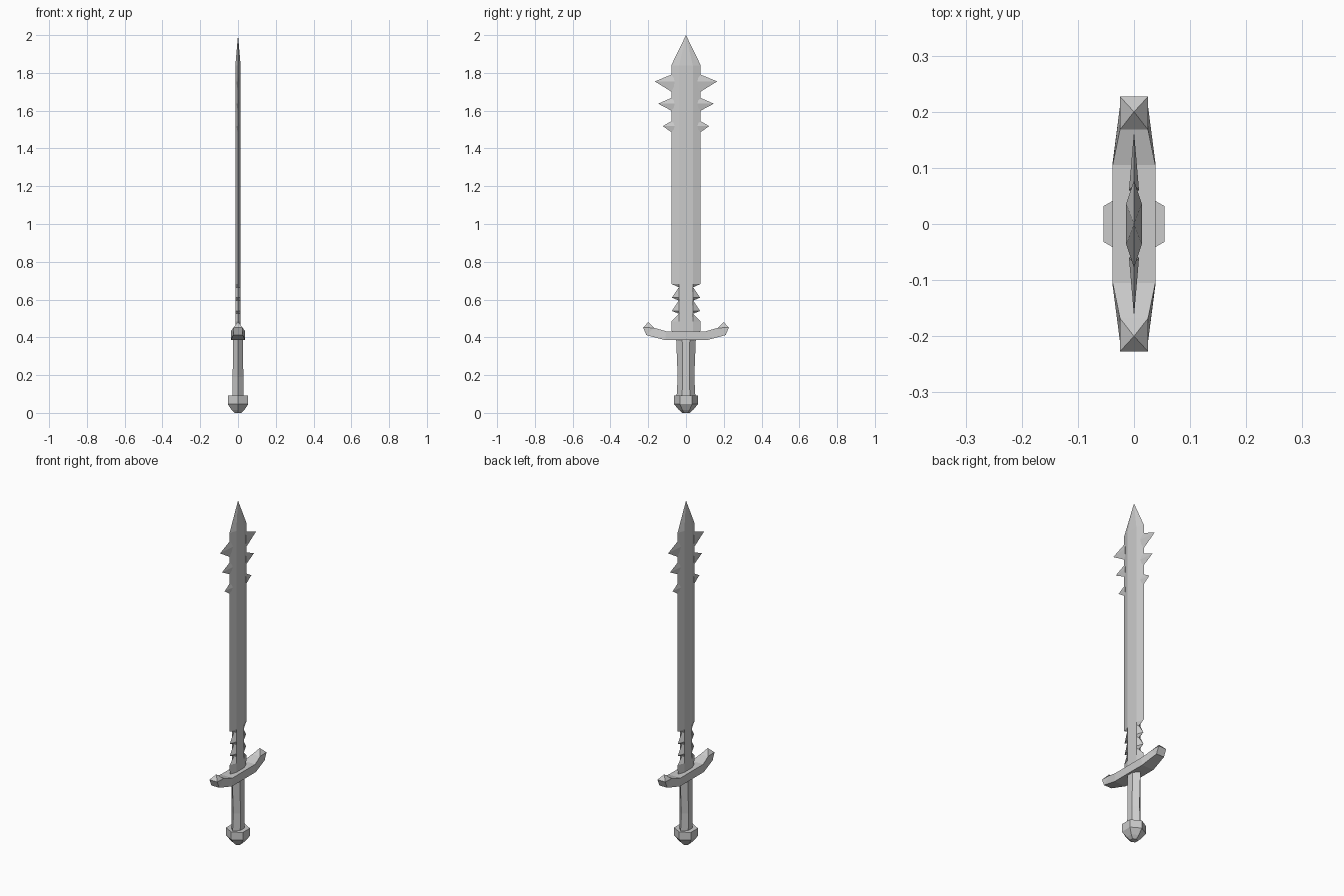
import bpy, bmesh, math

if "Cube" in bpy.data.objects:
    bpy.data.objects.remove(bpy.data.objects["Cube"])

steel = bpy.data.materials.new("grey steel")
steel.diffuse_color = (0.6, 0.6, 0.6, 1)
steel.use_nodes = True
steel.node_tree.nodes["Principled BSDF"].inputs["Base Color"].default_value = steel.diffuse_color


def finish(name, bm):
    bmesh.ops.recalc_face_normals(bm, faces=bm.faces)
    mesh = bpy.data.meshes.new(name)
    bm.to_mesh(mesh)
    bm.free()
    mesh.materials.append(steel)
    obj = bpy.data.objects.new(name, mesh)
    bpy.context.collection.objects.link(obj)
    return obj


def loft(name, rings, tip=None):
    """Skin a stack of equal rings, capping the start and the end (or closing to a tip)."""
    bm = bmesh.new()
    loops = [[bm.verts.new(p) for p in ring] for ring in rings]
    n = len(loops[0])
    for a, b in zip(loops, loops[1:]):
        for i in range(n):
            j = (i + 1) % n
            bm.faces.new((a[i], a[j], b[j], b[i]))
    bm.faces.new(loops[0])
    if tip:
        t = bm.verts.new(tip)
        for i in range(n):
            bm.faces.new((loops[-1][i], loops[-1][(i + 1) % n], t))
    else:
        bm.faces.new(loops[-1])
    return finish(name, bm)


def hexagon(x, flat, edge, z):
    """Six-sided section: flat sides at +-x, sharp edges at +-edge in y."""
    return [(0, -edge, z), (x, -flat, z), (x, flat, z),
            (0, edge, z), (-x, flat, z), (-x, -flat, z)]


# Blade with notched base: (height, half width)
outline = [(0.42, 0.075), (0.485, 0.077), (0.525, 0.038), (0.54, 0.075),
           (0.595, 0.038), (0.61, 0.075), (0.665, 0.038), (0.683, 0.078), (1.84, 0.078)]
loft("blade", [hexagon(0.014, 0.036, w, z) for z, w in outline], (0, 0, 2.0))

# Barbs near the tip: (low, tip height, high, reach)
barbs = [(1.70, 1.755, 1.79, 0.165), (1.60, 1.637, 1.667, 0.147), (1.485, 1.518, 1.545, 0.123)]
for i, (low, mid, high, reach) in enumerate(barbs):
    for side, s in (("left", -1), ("right", 1)):
        base = [(0, s * 0.07, low - 0.004), (0.009, s * 0.06, mid),
                (0, s * 0.07, high + 0.004), (-0.009, s * 0.06, mid)]
        loft(f"barb_{side}_{i + 1}", [base], (0, s * reach, mid))


# Crossguard: sections (half thickness, y bottom, z bottom, y top, z top)
def guard_ring(x, yb, zb, yt, zt):
    return [(-x, yb, zb), (x, yb, zb), (x, yt, zt), (-x, yt, zt)]


arm = [(0.038, 0.11, 0.385, 0.105, 0.432), (0.025, 0.21, 0.412, 0.168, 0.45)]
left = [guard_ring(x, -yb, zb, -yt, zt) for x, yb, zb, yt, zt in reversed(arm)]
right = [guard_ring(*a) for a in arm]
loft("crossguard", left + right)

# Upturned guard ends: wedge below, low pyramid on top
for side, s in (("left", -1), ("right", 1)):
    bm = bmesh.new()
    x = 0.025
    bot = [bm.verts.new((k * x, s * 0.21, 0.412)) for k in (-1, 1)]
    inn = [bm.verts.new((k * x, s * 0.168, 0.45)) for k in (-1, 1)]
    out = [bm.verts.new((k * x, s * 0.227, 0.452)) for k in (-1, 1)]
    peak = bm.verts.new((0, s * 0.2, 0.48))
    bm.faces.new((bot[0], bot[1], out[1], out[0]))
    bm.faces.new((bot[0], bot[1], inn[1], inn[0]))
    for k in (0, 1):
        bm.faces.new((bot[k], inn[k], out[k]))
        bm.faces.new((inn[k], out[k], peak))
    bm.faces.new((inn[0], inn[1], peak))
    bm.faces.new((out[0], out[1], peak))
    finish(f"guard_end_{side}", bm)

# Six-sided grip with a slim waist
loft("grip", [hexagon(0.029, 0.021, 0.05, 0.08), hexagon(0.028, 0.018, 0.044, 0.19),
              hexagon(0.027, 0.02, 0.052, 0.39)])

# Pommel
loft("pommel", [hexagon(0.018, 0.01, 0.02, 0.0), hexagon(0.034, 0.019, 0.038, 0.016),
                hexagon(0.054, 0.032, 0.063, 0.046), hexagon(0.054, 0.032, 0.063, 0.091)])
